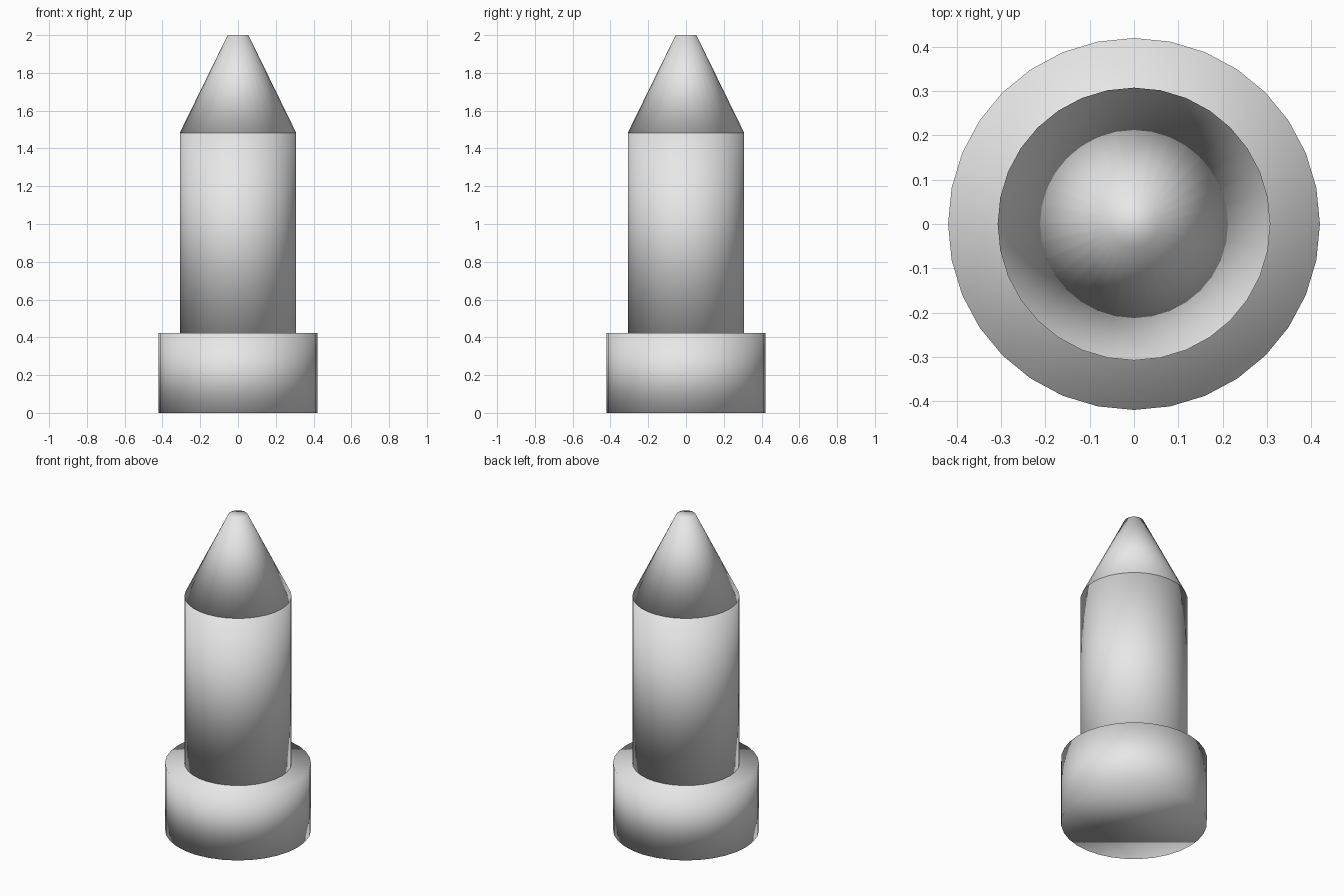
import bpy

if "Cube" in bpy.data.objects:
    bpy.data.objects.remove(bpy.data.objects["Cube"])

# one plain grey for the whole model
grey = bpy.data.materials.new("light_grey")
grey.diffuse_color = (0.8, 0.8, 0.8, 1.0)
grey.use_nodes = True
grey.node_tree.nodes["Principled BSDF"].inputs["Base Color"].default_value = grey.diffuse_color


def turned_part(name, r_bottom, r_top, z0, z1):
    """Closed 32-sided round part, fully smooth shaded."""
    bpy.ops.mesh.primitive_cone_add(
        vertices=32, radius1=r_bottom, radius2=r_top,
        depth=z1 - z0, location=(0, 0, (z0 + z1) / 2))
    ob = bpy.context.object
    ob.name = name
    ob.data.materials.append(grey)
    bpy.ops.object.shade_smooth()
    return ob


turned_part("base_collar", 0.42, 0.42, 0.0, 0.423)
turned_part("shaft", 0.308, 0.308, 0.423, 1.483)
turned_part("pointed_tip", 0.308, 0.055, 1.483, 2.0)
